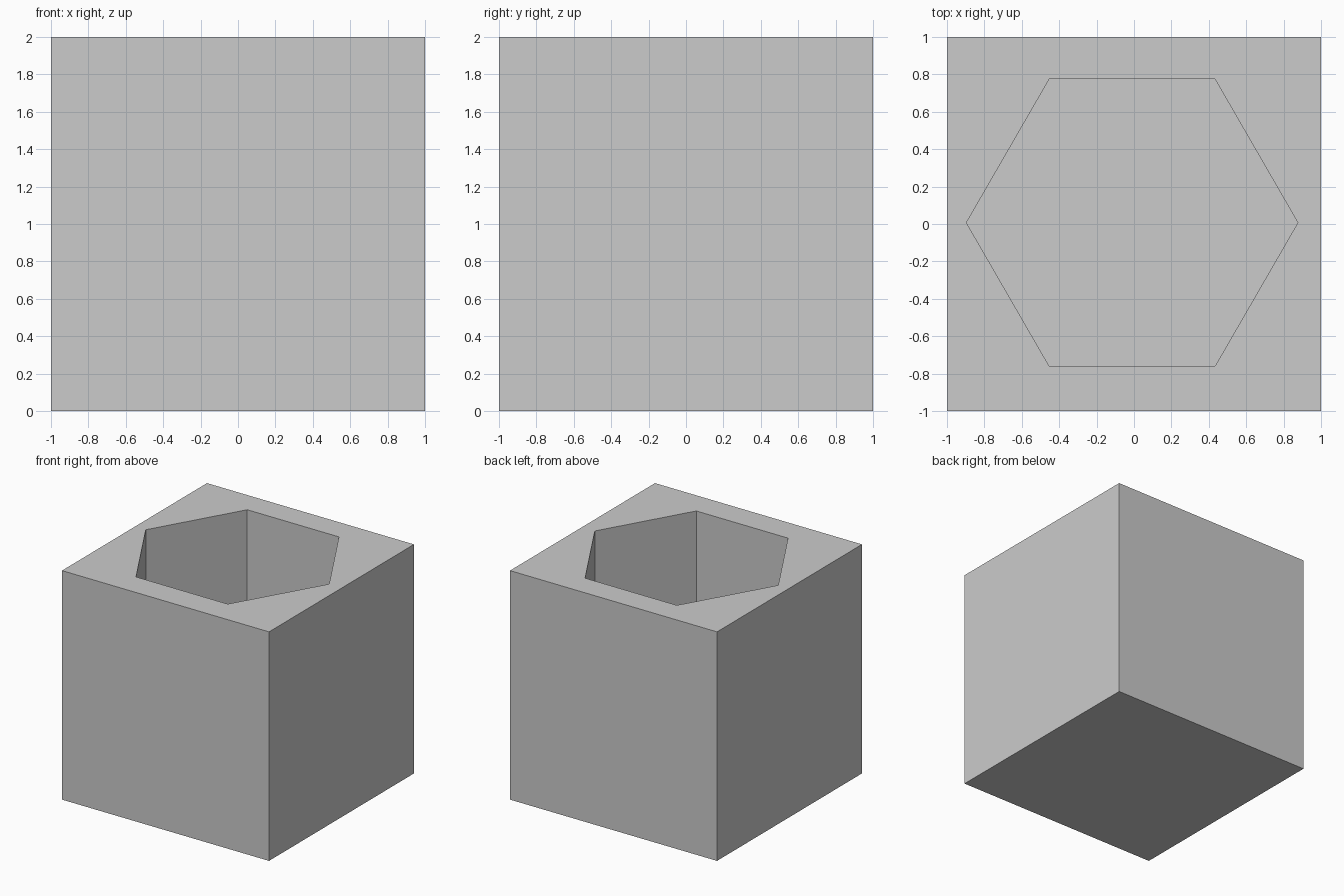
import bpy
import bmesh
import math
from mathutils import Matrix, Vector

old = bpy.data.objects.get("Cube")
if old:
    bpy.data.objects.remove(old, do_unlink=True)

SIZE = 2.0
RADIUS = 0.886
CENTRE = Vector((-0.01, 0.007, 0))
FLOOR = 0.22

# Single flat grey
grey = bpy.data.materials.new("plain_grey")
grey.use_nodes = True
colour = (0.6, 0.6, 0.6, 1)
grey.diffuse_color = colour
grey.node_tree.nodes["Principled BSDF"].inputs["Base Color"].default_value = colour


def make_object(name, bm):
    mesh = bpy.data.meshes.new(name)
    bm.to_mesh(mesh)
    bm.free()
    mesh.materials.append(grey)
    obj = bpy.data.objects.new(name, mesh)
    bpy.context.collection.objects.link(obj)
    return obj


# Solid cube body
bm = bmesh.new()
bmesh.ops.create_cube(bm, size=SIZE, matrix=Matrix.Translation((0, 0, SIZE / 2)))
body = make_object("block_body", bm)

# Hexagonal pocket cutter, with corners pointing along x
bm = bmesh.new()
corners = [
    bm.verts.new(CENTRE + Vector((RADIUS * math.cos(a), RADIUS * math.sin(a), FLOOR)))
    for a in (math.radians(60 * i) for i in range(6))
]
base = bm.faces.new(corners)
top = bmesh.ops.extrude_face_region(bm, geom=[base])["geom"]
bmesh.ops.translate(bm, vec=(0, 0, SIZE),
                    verts=[v for v in top if isinstance(v, bmesh.types.BMVert)])
bmesh.ops.recalc_face_normals(bm, faces=bm.faces)
cutter = make_object("pocket_cutter", bm)
cutter.hide_render = True
cutter.hide_viewport = True
cutter.display_type = 'WIRE'

# Cut the blind pocket into the top
cut = body.modifiers.new("hexagonal_pocket", 'BOOLEAN')
cut.operation = 'DIFFERENCE'
cut.solver = 'EXACT'
cut.object = cutter
